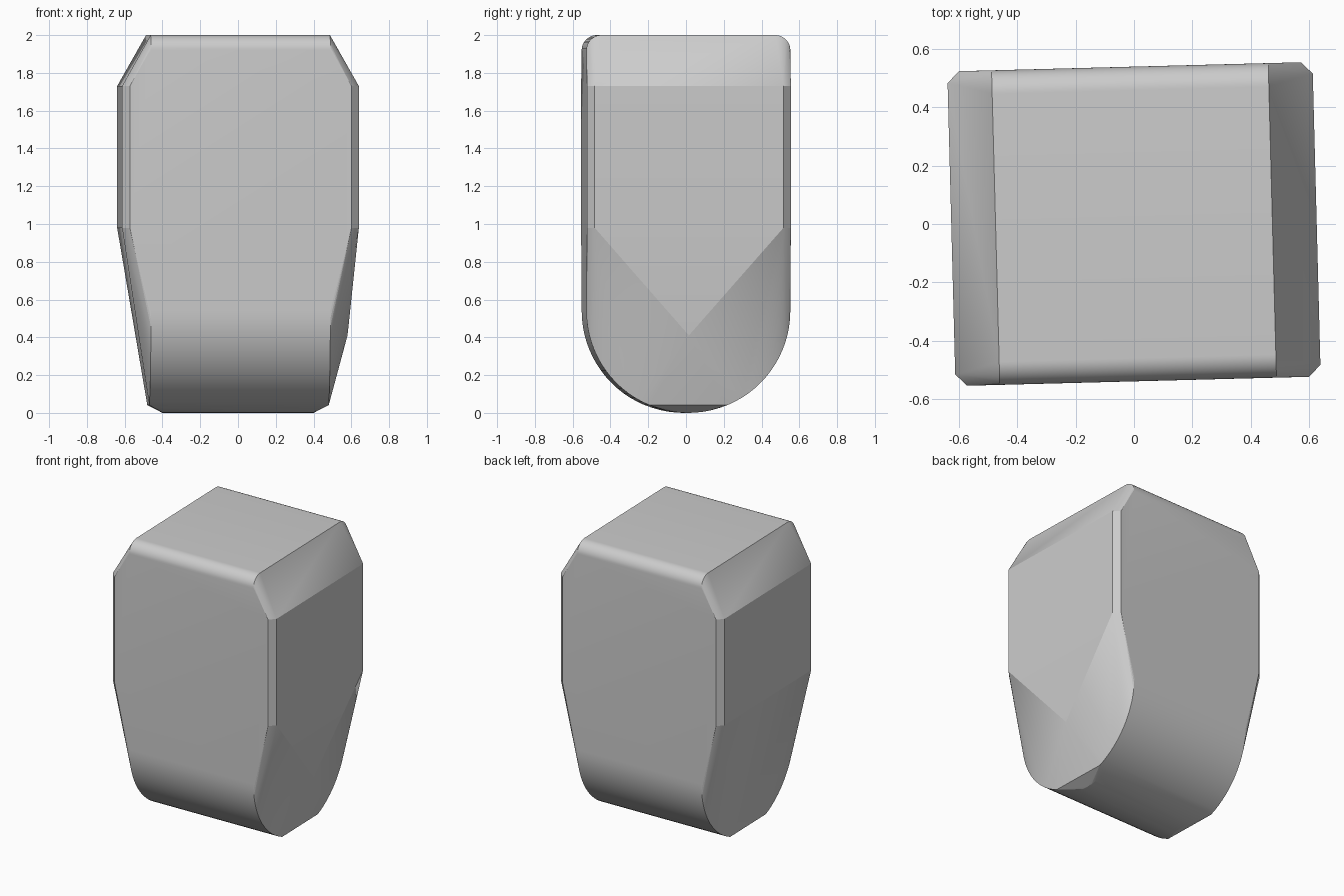
import bpy, bmesh
from math import sin, cos, pi, radians
from mathutils import Matrix

cube = bpy.data.objects.get("Cube")
if cube:
    bpy.data.objects.remove(cube, do_unlink=True)

# One flat grey for the whole block
grey = bpy.data.materials.new("mid grey")
grey.use_nodes = True
colour = (0.6, 0.6, 0.6, 1)
grey.diffuse_color = colour
grey.node_tree.nodes["Principled BSDF"].inputs["Base Color"].default_value = colour

HALF_DEPTH, HALF_WIDTH, CAP, HEIGHT = 0.54, 0.627, 0.475, 2.0
BEVEL, ROUND = 0.04, 0.08
SHOULDER, WAIST = 1.73, 0.98


def cap_profile():
    """Side outline: half-round bottom and softly rounded top corners."""
    pts = []
    steps = 40
    for i in range(steps + 1):
        a = pi * i / steps
        pts.append((-HALF_DEPTH * cos(a), HALF_DEPTH * (1 - sin(a))))
    for side in (-1, 1):
        for i in range(13):
            a = pi / 2 * i / 12
            pts.append((side * (HALF_DEPTH - ROUND + ROUND * cos(a)),
                        HEIGHT - ROUND + ROUND * sin(a)))
    return pts


bm = bmesh.new()
for side in (-1, 1):
    # Rounded outline, with its lowest rim pulled inwards
    for y, z in cap_profile():
        x = CAP if z > 0.03 else 0.40
        bm.verts.new((side * x, y, z))
    # Widest flat side with bevelled vertical corners
    for y in (-1, 1):
        for z in (WAIST, SHOULDER):
            bm.verts.new((side * HALF_WIDTH, y * (HALF_DEPTH - BEVEL), z))
            bm.verts.new((side * (HALF_WIDTH - BEVEL), y * HALF_DEPTH, z))
# Shallow peak low on the left side
bm.verts.new((0.58, 0, 0.41))

# Skin the outline, then merge the flat areas
hull = bmesh.ops.convex_hull(bm, input=bm.verts[:])
loose = [v for v in bm.verts if not v.link_faces]
bmesh.ops.delete(bm, geom=loose, context="VERTS")
bmesh.ops.dissolve_limit(bm, angle_limit=radians(0.2), verts=bm.verts[:], edges=bm.edges[:])
bmesh.ops.recalc_face_normals(bm, faces=bm.faces[:])
bmesh.ops.transform(bm, matrix=Matrix.Rotation(radians(1.5), 4, "Z"), verts=bm.verts[:])

mesh = bpy.data.meshes.new("rounded_block")
bm.to_mesh(mesh)
bm.free()
mesh.materials.append(grey)
block = bpy.data.objects.new("rounded_block", mesh)
bpy.context.collection.objects.link(block)
bpy.context.view_layer.objects.active = block
block.select_set(True)
bpy.ops.object.shade_smooth_by_angle(angle=radians(8.5))
